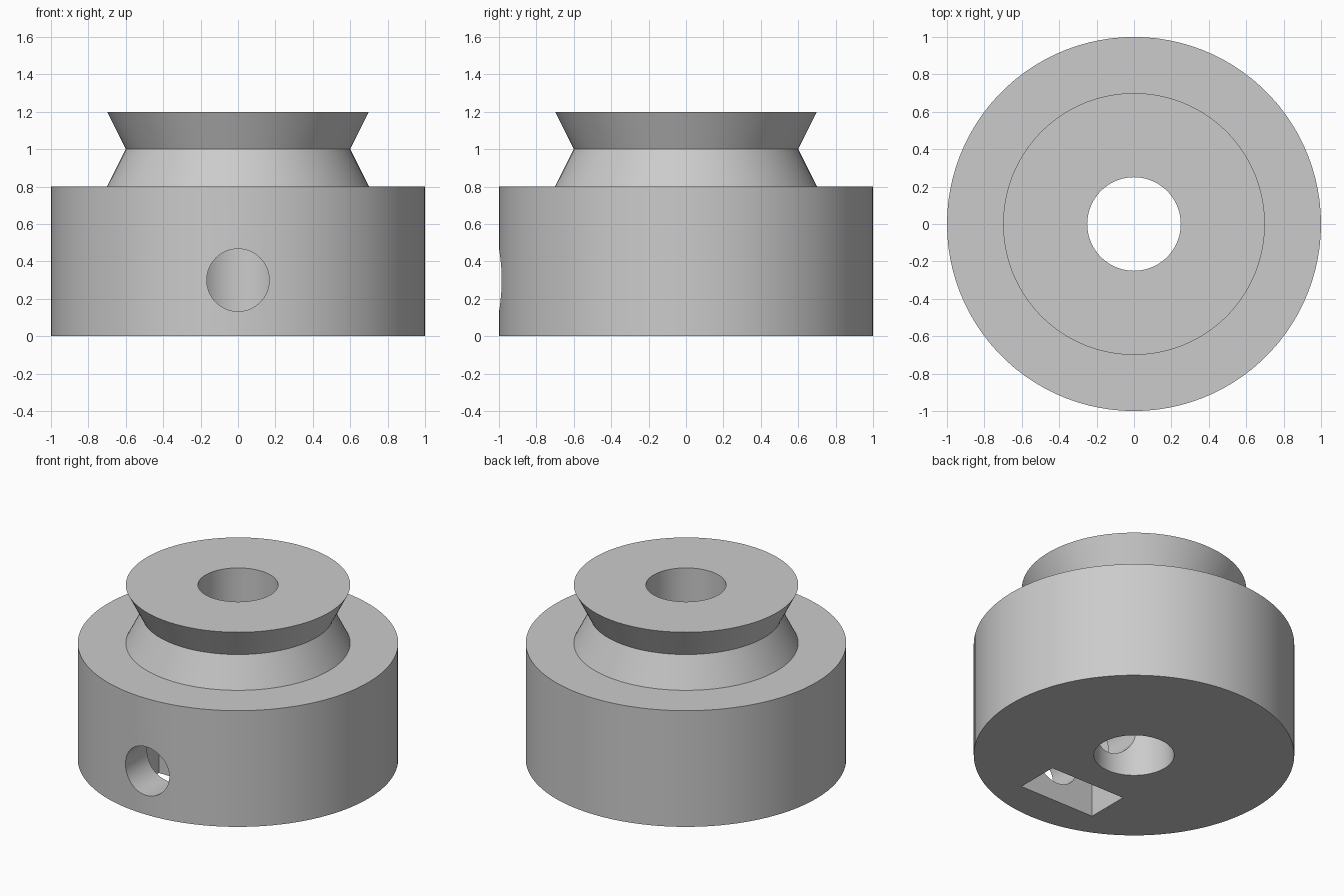
import bpy
import bmesh
import math
from mathutils import Matrix

cube = bpy.data.objects.get("Cube")
if cube:
    bpy.data.objects.remove(cube, do_unlink=True)

SEGMENTS = 100

grey = bpy.data.materials.new("plain grey")
grey.use_nodes = True
colour = (0.6, 0.6, 0.6, 1)
grey.diffuse_color = colour
grey.node_tree.nodes["Principled BSDF"].inputs["Base Color"].default_value = colour


def make_object(name, bm):
    bmesh.ops.recalc_face_normals(bm, faces=bm.faces)
    mesh = bpy.data.meshes.new(name)
    bm.to_mesh(mesh)
    bm.free()
    mesh.materials.append(grey)
    obj = bpy.data.objects.new(name, mesh)
    bpy.context.collection.objects.link(obj)
    return obj


def lathe(name, profile):
    """Revolve a closed (radius, height) outline around z."""
    bm = bmesh.new()
    verts = [bm.verts.new((r, 0, z)) for r, z in profile]
    edges = [bm.edges.new((v, verts[i - 1])) for i, v in enumerate(verts)]
    bmesh.ops.spin(bm, geom=verts + edges, cent=(0, 0, 0), axis=(0, 0, 1),
                   angle=math.tau, steps=SEGMENTS, use_merge=True)
    bmesh.ops.remove_doubles(bm, verts=bm.verts, dist=0.0001)
    return make_object(name, bm)


def cut(target, cutter):
    mod = target.modifiers.new(cutter.name, 'BOOLEAN')
    mod.operation = 'DIFFERENCE'
    mod.solver = 'EXACT'
    mod.object = cutter
    bpy.context.view_layer.objects.active = target
    bpy.ops.object.modifier_apply(modifier=mod.name)
    bpy.data.objects.remove(cutter, do_unlink=True)


# Hub with a V-grooved collar and a central bore
pulley = lathe("grooved_pulley", [(0.25, 0), (1, 0), (1, 0.8), (0.7, 0.8),
                                  (0.6, 1), (0.7, 1.2), (0.25, 1.2)])

# Nut slot, open at the underside
bm = bmesh.new()
bmesh.ops.create_cube(bm, size=1, matrix=Matrix.Translation((0, -0.6, 0.25))
                      @ Matrix.Diagonal((0.575, 0.3, 0.7, 1)))
cut(pulley, make_object("nut_slot_cutter", bm))

# Set screw hole from the front into the bore
bm = bmesh.new()
bmesh.ops.create_cone(bm, cap_ends=True, segments=64, radius1=0.167,
                      radius2=0.167, depth=1.2,
                      matrix=Matrix.Translation((0, -0.6, 0.3))
                      @ Matrix.Rotation(math.pi / 2, 4, 'X'))
cut(pulley, make_object("screw_hole_cutter", bm))

# Smooth walls with crisp rims
bpy.ops.object.select_all(action='DESELECT')
pulley.select_set(True)
bpy.context.view_layer.objects.active = pulley
bpy.ops.object.shade_smooth_by_angle(angle=math.radians(30))
